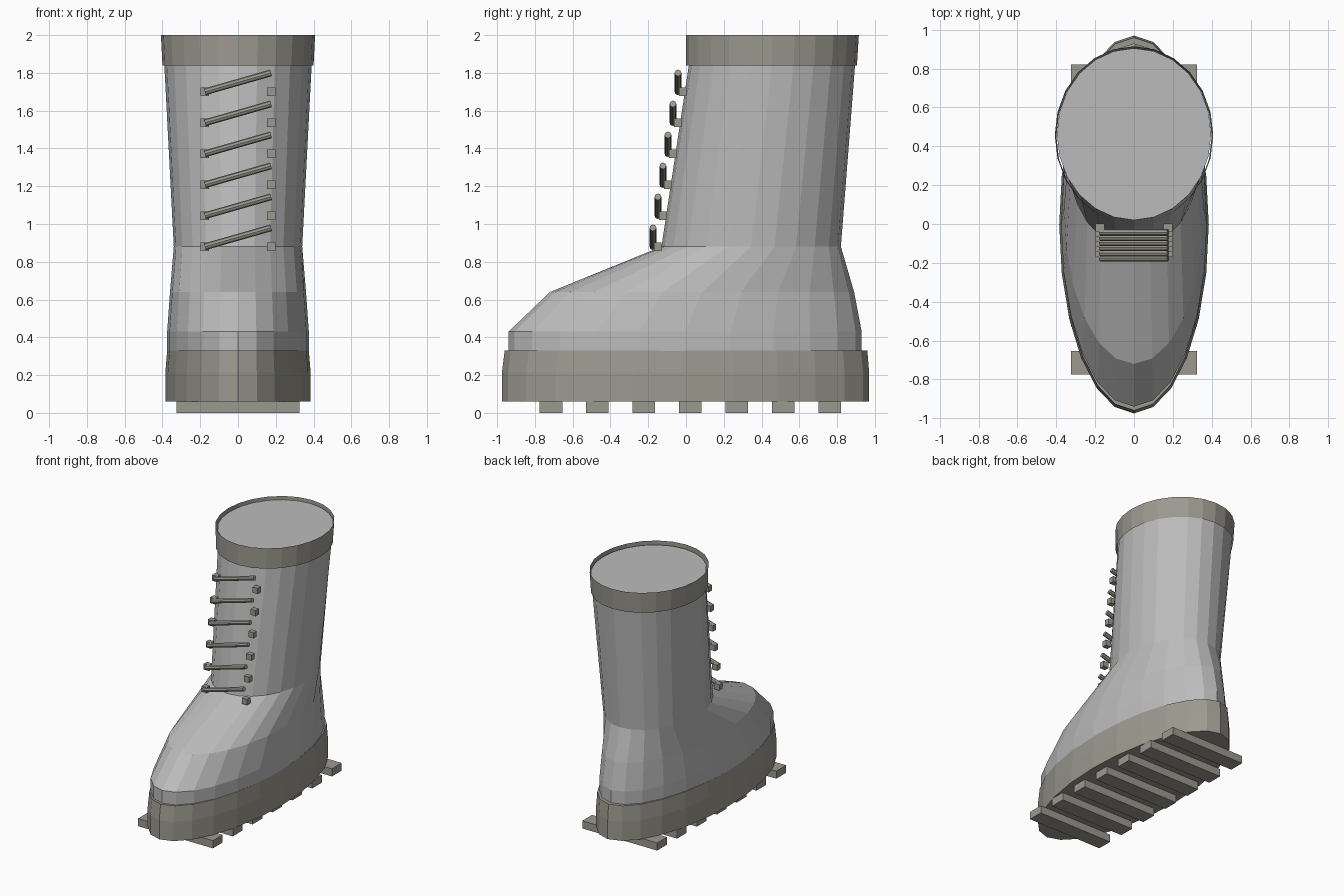
import bpy, bmesh, math
from mathutils import Vector

cube = bpy.data.objects.get("Cube")
if cube:
    bpy.data.objects.remove(cube, do_unlink=True)


def material(name, colour):
    m = bpy.data.materials.new(name)
    m.use_nodes = True
    m.diffuse_color = (*colour, 1)
    m.node_tree.nodes["Principled BSDF"].inputs["Base Color"].default_value = (*colour, 1)
    return m


LEATHER = material("grey leather", (0.5, 0.5, 0.5))
RUBBER = material("olive grey rubber", (0.33, 0.32, 0.275))
SIDES = 24


def finish(name, bm, mat):
    bmesh.ops.recalc_face_normals(bm, faces=bm.faces)
    mesh = bpy.data.meshes.new(name)
    bm.to_mesh(mesh)
    bm.free()
    mesh.materials.append(mat)
    obj = bpy.data.objects.new(name, mesh)
    bpy.context.collection.objects.link(obj)
    return obj


def loft(name, rings, mat, capped=True):
    """Join elliptical rings given as (z, front y, back y, half width)."""
    bm = bmesh.new()
    loops = []
    for z, front, back, half in rings:
        mid, reach = (front + back) / 2, (back - front) / 2
        angles = [math.tau * i / SIDES for i in range(SIDES)]
        loops.append([bm.verts.new((half * math.sin(a), mid - reach * math.cos(a), z))
                      for a in angles])
    for low, high in zip(loops, loops[1:]):
        for i in range(SIDES):
            j = (i + 1) % SIDES
            bm.faces.new((low[i], low[j], high[j], high[i]))
    if capped:
        bm.faces.new(loops[0])
        bm.faces.new(loops[-1])
    return finish(name, bm, mat)


def box(name, centre, size, mat):
    bm = bmesh.new()
    bmesh.ops.create_cube(bm, size=1)
    bmesh.ops.scale(bm, vec=size, verts=bm.verts)
    bmesh.ops.translate(bm, vec=centre, verts=bm.verts)
    return finish(name, bm, mat)


def rod(name, start, end, radius, mat):
    start, end = Vector(start), Vector(end)
    bm = bmesh.new()
    bmesh.ops.create_cone(bm, cap_ends=True, segments=8, radius1=radius,
                          radius2=radius, depth=(end - start).length)
    obj = finish(name, bm, mat)
    obj.location = (start + end) / 2
    obj.rotation_euler = (end - start).to_track_quat('Z', 'Y').to_euler()
    return obj


# Foot and shaft in one skin
loft("boot_upper", [
    (0.32, -0.94, 0.93, 0.375),
    (0.43, -0.94, 0.93, 0.375),
    (0.64, -0.72, 0.89, 0.36),
    (0.88, -0.13, 0.82, 0.34),
    (1.84, 0.015, 0.895, 0.39),
    (1.975, 0.02, 0.905, 0.397)], LEATHER)

# Thick sole, slightly drawn in at the top
loft("sole", [
    (0.06, -0.975, 0.97, 0.385),
    (0.21, -0.975, 0.97, 0.385),
    (0.33, -0.96, 0.96, 0.375)], RUBBER)

# Open band round the top of the shaft
loft("collar", [
    (1.84, 0.0, 0.905, 0.4),
    (2.0, 0.0, 0.915, 0.408)], RUBBER, capped=False)

# Tread bars under the sole
for i in range(7):
    box(f"tread_{i + 1}", (0, -0.715 + 0.246 * i, 0.03), (0.65, 0.12, 0.06), RUBBER)

# Eyelets and slanted laces up the front
for i in range(6):
    y, z = -0.15 + 0.0265 * i, 0.88 + 0.164 * i
    for side, x in (("right", -0.175), ("left", 0.175)):
        box(f"{side}_eyelet_{i + 1}", (x, y, z), (0.045, 0.04, 0.045), RUBBER)
    rod(f"lace_{i + 1}", (-0.175, y - 0.025, z), (0.175, y - 0.025, z + 0.1), 0.018, RUBBER)
